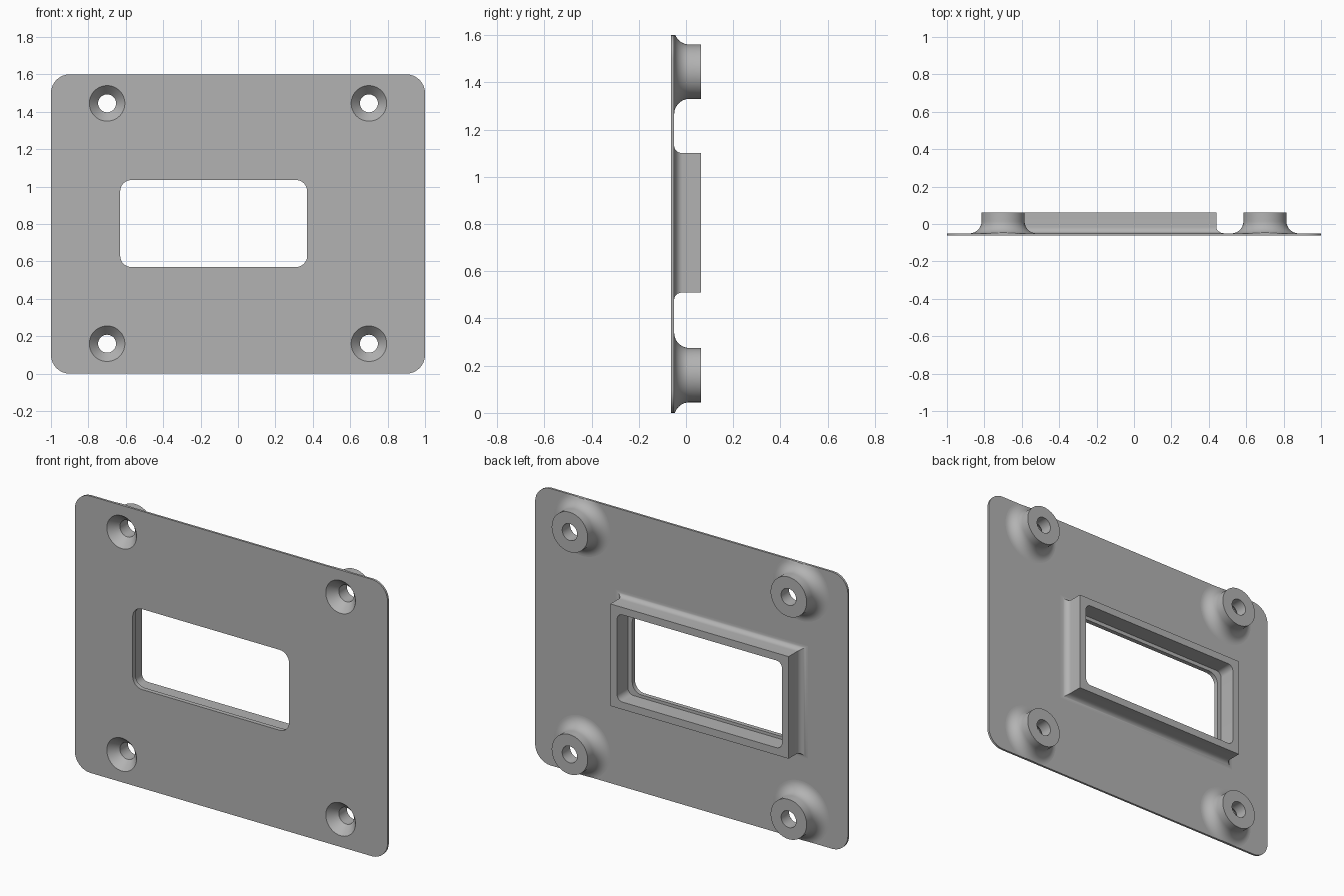
import bpy, bmesh
from math import sin, cos, pi

if "Cube" in bpy.data.objects:
    bpy.data.objects.remove(bpy.data.objects["Cube"])

FRONT, PLATE_BACK, BACK = -0.0625, -0.05, 0.0625
HEIGHT = 1.6

grey = bpy.data.materials.new("mid grey")
grey.use_nodes = True
grey.diffuse_color = (0.45, 0.45, 0.45, 1)
grey.node_tree.nodes["Principled BSDF"].inputs["Base Color"].default_value = grey.diffuse_color


def rounded_rect(x0, x1, z0, z1, r, steps=8):
    """Counter-clockwise outline; radius 0 gives stacked corner points."""
    corners = [(x1 - r, z1 - r), (x0 + r, z1 - r), (x0 + r, z0 + r), (x1 - r, z0 + r)]
    return [(cx + r * cos((q + i / steps) * pi / 2), cz + r * sin((q + i / steps) * pi / 2))
            for q, (cx, cz) in enumerate(corners) for i in range(steps + 1)]


def circle(cx, cz, r, n=64):
    return [(cx + r * cos(2 * pi * i / n), cz + r * sin(2 * pi * i / n)) for i in range(n)]


def select_only(ob):
    bpy.ops.object.select_all(action='DESELECT')
    ob.select_set(True)
    bpy.context.view_layer.objects.active = ob


def loft(name, loops):
    """Skin a list of (outline, y) loops, keeping z inside the plate."""
    bm = bmesh.new()
    rings = [[bm.verts.new((x, y, min(max(z, 0), HEIGHT))) for x, z in pts] for pts, y in loops]
    for a, b in zip(rings, rings[1:]):
        for i in range(len(a)):
            j = (i + 1) % len(a)
            bm.faces.new((a[i], a[j], b[j], b[i]))
    bmesh.ops.remove_doubles(bm, verts=bm.verts, dist=1e-5)
    mesh = bpy.data.meshes.new(name)
    bm.to_mesh(mesh)
    bm.free()
    mesh.materials.append(grey)
    ob = bpy.data.objects.new(name, mesh)
    bpy.context.collection.objects.link(ob)
    select_only(ob)
    bpy.ops.object.shade_smooth_by_angle(angle=pi / 6)
    return ob


# Shared layout
boss_centres = [(x, z) for x in (-0.7, 0.7) for z in (0.16, 1.445)]
window = rounded_rect(-0.63, 0.37, 0.57, 1.035, 0.06)
sink_r, hole_r, boss_r, fillet = 0.095, 0.048, 0.115, 0.065

# Thin plate with window and screw openings
curve = bpy.data.curves.new("plate", 'CURVE')
curve.dimensions = '2D'
curve.fill_mode = 'BOTH'
curve.extrude = (PLATE_BACK - FRONT) / 2
outlines = [rounded_rect(-1, 1, 0, HEIGHT, 0.1), window]
outlines += [circle(x, z, sink_r) for x, z in boss_centres]
for pts in outlines:
    spline = curve.splines.new('POLY')
    spline.points.add(len(pts) - 1)
    for p, (x, z) in zip(spline.points, pts):
        p.co = (x, z, 0, 1)
    spline.use_cyclic_u = True
plate = bpy.data.objects.new("plate", curve)
bpy.context.collection.objects.link(plate)
plate.location.y = (FRONT + PLATE_BACK) / 2
plate.rotation_euler.x = pi / 2
select_only(plate)
bpy.ops.object.convert(target='MESH')
plate = bpy.context.view_layer.objects.active
bm = bmesh.new()
bm.from_mesh(plate.data)
bmesh.ops.remove_doubles(bm, verts=bm.verts, dist=1e-5)
bmesh.ops.recalc_face_normals(bm, faces=bm.faces)
bm.to_mesh(plate.data)
bm.free()
plate.data.materials.clear()
plate.data.materials.append(grey)
bpy.ops.object.shade_smooth_by_angle(angle=pi / 6)

# Countersunk bosses flaring into the plate
for n, (cx, cz) in enumerate(boss_centres):
    profile = [(sink_r, FRONT), (hole_r, -0.01), (hole_r, BACK), (boss_r, BACK)]
    for i in range(13):
        a = i / 12 * pi / 2
        profile.append((boss_r + fillet * (1 - cos(a)), PLATE_BACK + fillet * (1 - sin(a))))
    loft(f"screw_boss_{n + 1}", [(circle(cx, cz, r), y) for r, y in profile])

# Raised window frame: inner lip, recess, rim and mitred fillets
X0, X1, Z0, Z1 = -0.70, 0.44, 0.51, 1.10
wall, lip_y, fx, fz = 0.043, -0.037, 0.045, 0.03
recess = rounded_rect(X0 + wall, X1 - wall, Z0 + wall, Z1 - wall, 0.035)
loops = [(window, PLATE_BACK), (window, lip_y), (recess, lip_y), (recess, BACK),
         (rounded_rect(X0, X1, Z0, Z1, 0), BACK)]
for i in range(9):
    a = i / 8 * pi / 2
    dx, dz = fx * (1 - cos(a)), fz * (1 - cos(a))
    loops.append((rounded_rect(X0 - dx, X1 + dx, Z0 - dz, Z1 + dz, 0),
                  PLATE_BACK + 0.035 * (1 - sin(a))))
loft("window_frame", loops)
